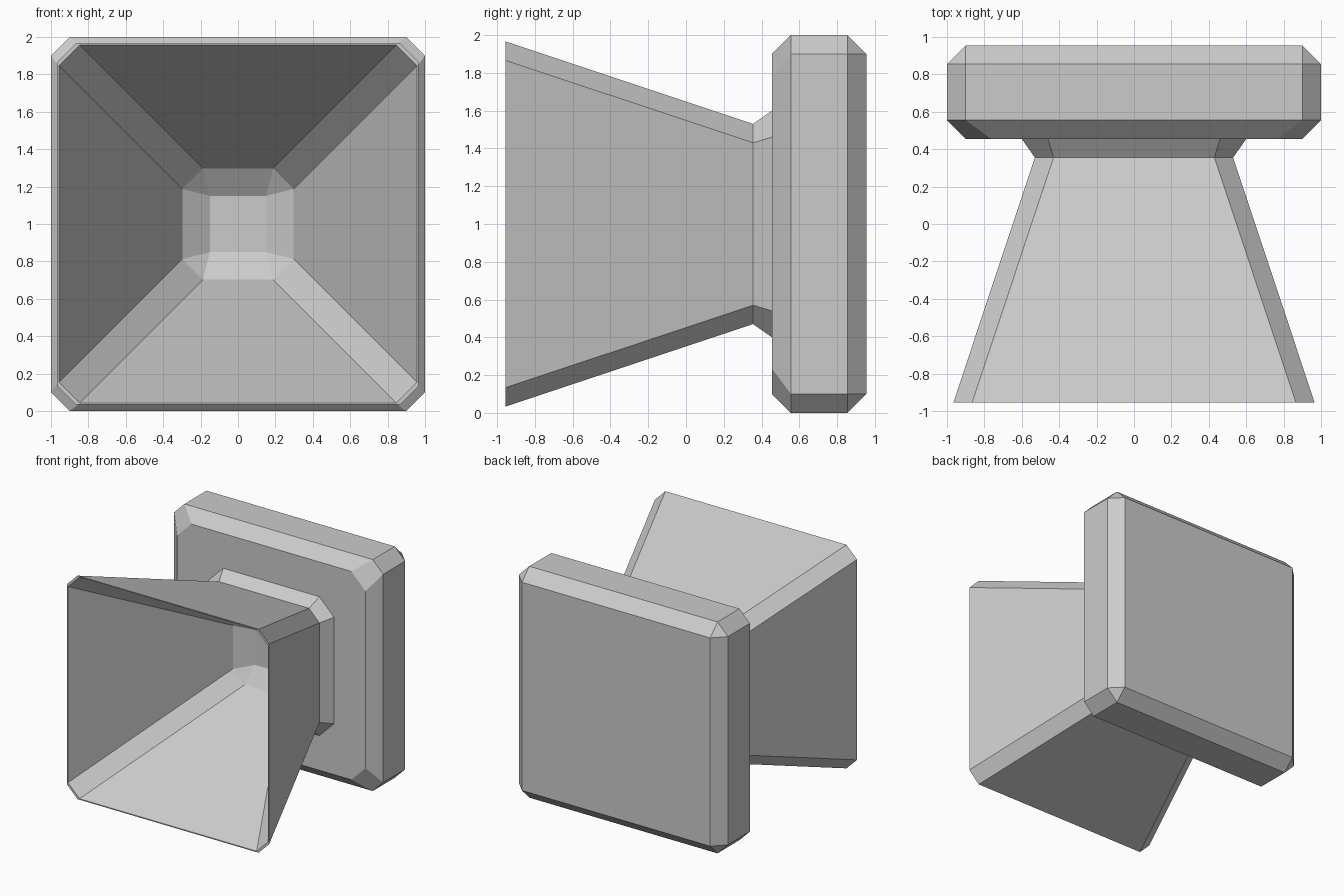
import bpy, bmesh

if "Cube" in bpy.data.objects:
    bpy.data.objects.remove(bpy.data.objects["Cube"])

CENTRE_Z = 1.0


def octagon(bm, y, half, cut):
    """Square ring with cut corners, anticlockwise seen from the front."""
    h, c = half, half - cut
    pts = [(h, -c), (h, c), (c, h), (-c, h), (-h, c), (-h, -c), (-c, -h), (c, -h)]
    return [bm.verts.new((x, y, CENTRE_Z + z)) for x, z in pts]


def loft(name, sections, cap_start=False, cap_end=False):
    """Skin rings given as (y, half width, corner cut)."""
    bm = bmesh.new()
    rings = [octagon(bm, *s) for s in sections]
    for a, b in zip(rings, rings[1:]):
        for k in range(8):
            n = (k + 1) % 8
            bm.faces.new((a[k], a[n], b[n], b[k]))
    if cap_start:
        bm.faces.new(rings[0][::-1])
    if cap_end:
        bm.faces.new(rings[-1])
    # zero-cut rings collapse to plain squares
    bmesh.ops.remove_doubles(bm, verts=bm.verts, dist=1e-4)
    mesh = bpy.data.meshes.new(name)
    bm.to_mesh(mesh)
    bm.free()
    obj = bpy.data.objects.new(name, mesh)
    bpy.context.collection.objects.link(obj)
    return obj


# chamfered back plate, open where the neck joins
loft("back_plate", [
    (0.955, 0.9, 0.0),
    (0.855, 1.0, 0.1),
    (0.555, 1.0, 0.1),
    (0.455, 0.9, 0.135),
    (0.455, 0.6, 0.14),
], cap_start=True)

# neck, flared outer wall, thin lip, hollow inner wall and small cup
loft("flared_horn", [
    (0.455, 0.6, 0.14),
    (0.355, 0.53, 0.1),
    (-0.955, 0.966, 0.1),
    (-0.955, 0.957, 0.11),
    (0.355, 0.297, 0.11),
    (0.45, 0.151, 0.0),
], cap_end=True)
